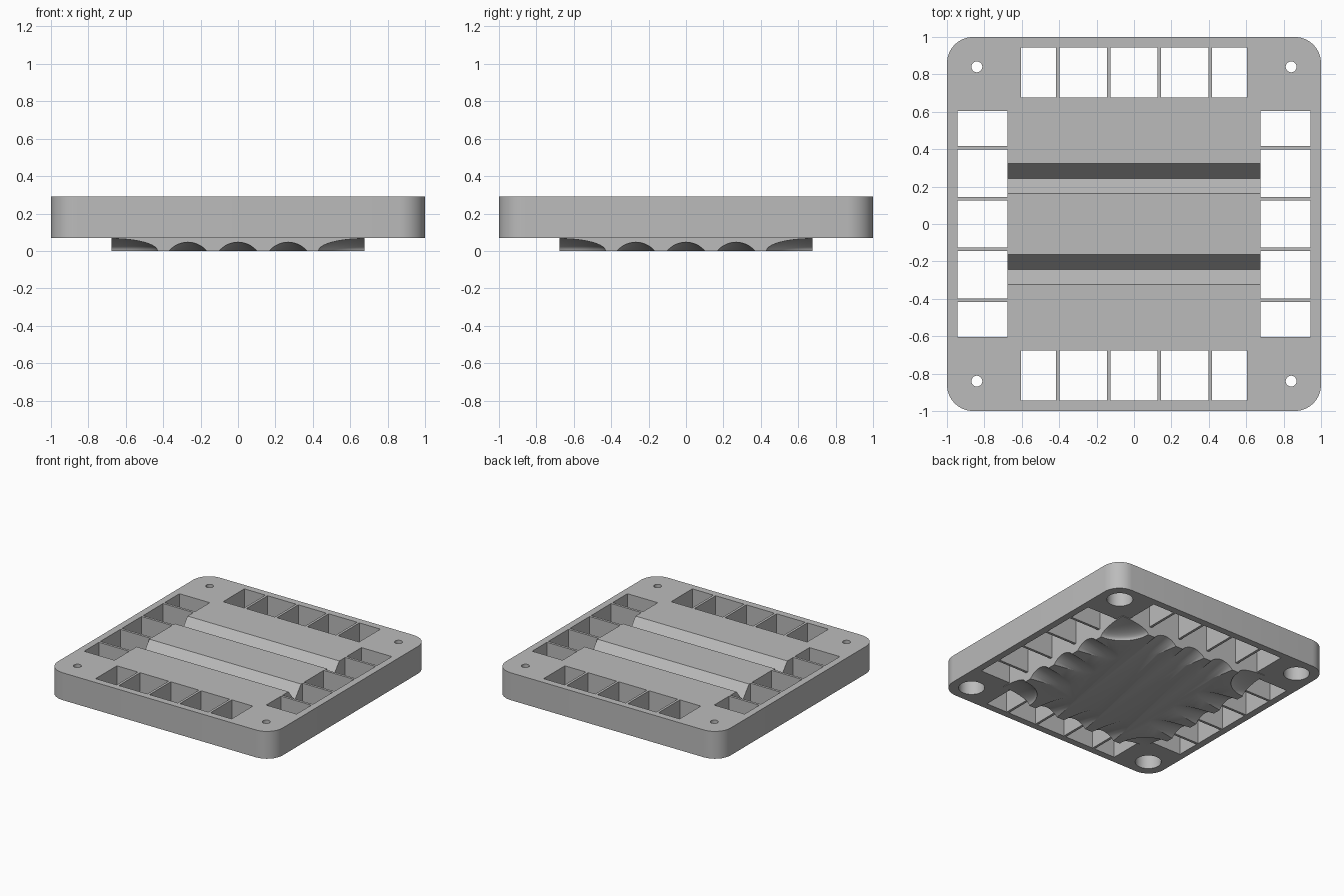
import bpy, bmesh, math
from mathutils import Matrix, Vector

if "Cube" in bpy.data.objects:
    bpy.data.objects.remove(bpy.data.objects["Cube"], do_unlink=True)

grey = bpy.data.materials.new("plain grey")
grey.use_nodes = True
grey.diffuse_color = (0.5, 0.5, 0.5, 1)
grey.node_tree.nodes["Principled BSDF"].inputs["Base Color"].default_value = (0.5, 0.5, 0.5, 1)

BOTTOM, TOP = 0.07, 0.29      # frame plate heights
CORE = 0.675                  # half width of the middle block
SIGNS = (-1, 1)


def finish(bm, name):
    bmesh.ops.recalc_face_normals(bm, faces=bm.faces)
    mesh = bpy.data.meshes.new(name)
    bm.to_mesh(mesh)
    bm.free()
    mesh.materials.append(grey)
    obj = bpy.data.objects.new(name, mesh)
    bpy.context.collection.objects.link(obj)
    return obj


def box(name, lo, hi):
    bm = bmesh.new()
    bmesh.ops.create_cube(bm, size=1)
    lo, hi = Vector(lo), Vector(hi)
    for v in bm.verts:
        v.co = (lo + hi) / 2 + v.co * (hi - lo)
    return finish(bm, name)


def rod(name, start, end, radius, segments=32):
    start, end = Vector(start), Vector(end)
    axis = end - start
    turn = axis.to_track_quat('Z', 'Y').to_matrix().to_4x4()
    bm = bmesh.new()
    bmesh.ops.create_cone(bm, cap_ends=True, segments=segments, radius1=radius, radius2=radius,
                          depth=axis.length, matrix=Matrix.Translation((start + end) / 2) @ turn)
    return finish(bm, name)


def prism_x(name, profile, half):
    bm = bmesh.new()
    face = bm.faces.new([bm.verts.new((-half, y, z)) for y, z in profile])
    out = bmesh.ops.extrude_face_region(bm, geom=[face])
    bmesh.ops.translate(bm, vec=(2 * half, 0, 0),
                        verts=[g for g in out["geom"] if isinstance(g, bmesh.types.BMVert)])
    return finish(bm, name)


def cut(target, cutter):
    mod = target.modifiers.new("cut", 'BOOLEAN')
    mod.operation, mod.solver, mod.object = 'DIFFERENCE', 'EXACT', cutter
    bpy.context.view_layer.objects.active = target
    bpy.ops.object.modifier_apply(modifier=mod.name)
    bpy.data.objects.remove(cutter, do_unlink=True)


# Frame plate with rounded corners
plate = box("frame_plate", (-1, -1, BOTTOM), (1, 1, TOP))
bm = bmesh.new()
bm.from_mesh(plate.data)
upright = [e for e in bm.edges if abs(e.verts[0].co.z - e.verts[1].co.z) > 0.1]
bmesh.ops.bevel(bm, geom=upright, offset=0.14, segments=8, profile=0.5, affect='EDGES')
bm.to_mesh(plate.data)
bm.free()

# Rows of slots along all four sides, with thin ribs left between them
ribs = (-0.408, -0.135, 0.135, 0.408)
starts = [-0.605] + [r + 0.01 for r in ribs]
ends = [r - 0.01 for r in ribs] + [0.605]
for s in SIGNS:
    near, far = sorted((s * CORE, s * 0.945))
    for a, b in zip(starts, ends):
        cut(plate, box("slot", (a, near, 0), (b, far, 0.4)))
        cut(plate, box("slot", (near, a, 0), (far, b, 0.4)))

# Two V grooves across the middle block
for y in (-0.243, 0.243):
    cut(plate, prism_x("groove", [(y, TOP - 0.1), (y + 0.096, TOP + 0.02),
                                  (y - 0.096, TOP + 0.02)], CORE + 0.005))

# Screw holes, wide from below and narrow at the top
for sx in SIGNS:
    for sy in SIGNS:
        x, y = sx * 0.84, sy * 0.84
        cut(plate, rod("hole", (x, y, 0), (x, y, 0.4), 0.029))
        cut(plate, rod("counterbore", (x, y, 0), (x, y, 0.24), 0.095))

# Base of the middle block with tapering flutes and hollow corners
base = box("fluted_base", (-CORE, -CORE, 0), (CORE, CORE, BOTTOM))
RADIUS, RISE, REACH = 0.134, 0.045, 0.28
slope = RISE / REACH
for quarter in range(4):
    spin = Matrix.Rotation(quarter * math.pi / 2, 4, 'Z')
    for x in (-0.268, 0, 0.268):
        z = RISE - RADIUS
        start = spin @ Vector((x, -CORE - 0.1, z + 0.1 * slope))
        end = spin @ Vector((x, -CORE + 0.36, z - 0.36 * slope))
        cut(base, rod("flute", start, end, RADIUS, 48))
    bm = bmesh.new()
    bmesh.ops.create_uvsphere(bm, u_segments=40, v_segments=20, radius=1,
                              matrix=spin @ Matrix.Translation((CORE, CORE, 0))
                              @ Matrix.Diagonal((0.245, 0.245, 0.066, 1)))
    cut(base, finish(bm, "corner_bowl"))

# Smooth curves, sharp edges
for obj in (plate, base):
    bpy.ops.object.select_all(action='DESELECT')
    obj.select_set(True)
    bpy.context.view_layer.objects.active = obj
    bpy.ops.object.shade_smooth_by_angle(angle=math.radians(30))
